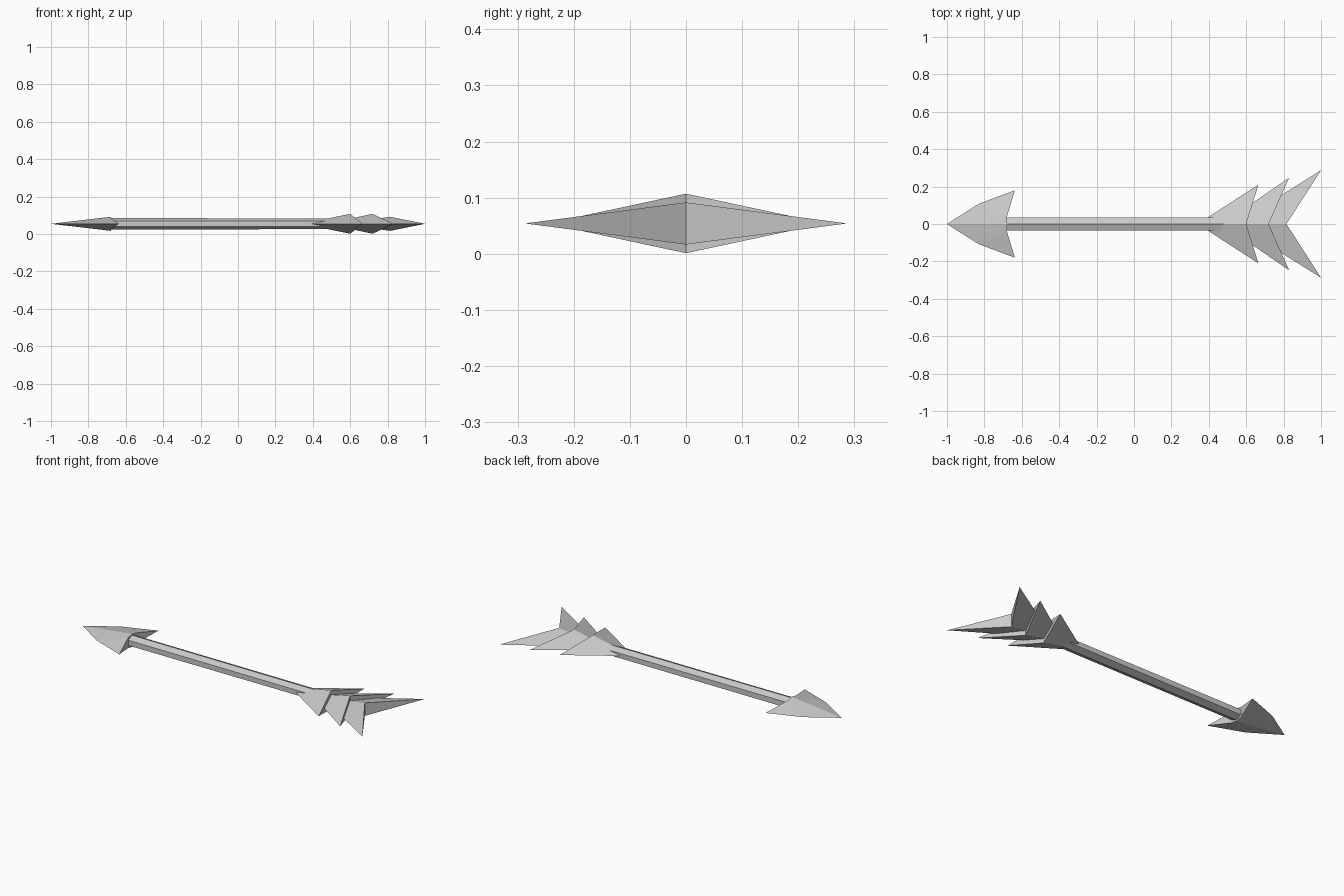
import bpy
import math

cube = bpy.data.objects.get("Cube")
if cube:
    bpy.data.objects.remove(cube, do_unlink=True)

MID = 0.054  # height of the arrow's axis

grey = bpy.data.materials.new("light_grey")
grey.use_nodes = True
colour = (0.6, 0.6, 0.6, 1)
grey.diffuse_color = colour
grey.node_tree.nodes["Principled BSDF"].inputs["Base Color"].default_value = colour


def make(name, verts, faces):
    mesh = bpy.data.meshes.new(name)
    mesh.from_pydata(verts, [], faces)
    mesh.materials.append(grey)
    obj = bpy.data.objects.new(name, mesh)
    obj.location.z = MID
    bpy.context.collection.objects.link(obj)
    # consistent outward normals
    bpy.context.view_layer.objects.active = obj
    obj.select_set(True)
    bpy.ops.object.mode_set(mode="EDIT")
    bpy.ops.mesh.select_all(action="SELECT")
    bpy.ops.mesh.normals_make_consistent(inside=False)
    bpy.ops.object.mode_set(mode="OBJECT")
    obj.select_set(False)
    return obj


# Shaft: six-sided bar with a ridge on top, slightly thinner at the tail
def shaft_ring(x, half_height):
    angles = [math.radians(90 + 60 * i) for i in range(6)]
    return [(x, 0.041 * math.cos(a), half_height * math.sin(a)) for a in angles]


sides = [(i, (i + 1) % 6, (i + 1) % 6 + 6, i + 6) for i in range(6)]
make("shaft", shaft_ring(-0.69, 0.031) + shaft_ring(0.56, 0.028),
     sides + [tuple(range(6)), tuple(range(6, 12))])

# Head: barbed, ridged point with a hollow back
head_verts = [(-1, 0, 0), (-0.68, 0, 0.0375), (-0.68, 0, -0.0375)]
head_faces = []
for s in (1, -1):
    n = len(head_verts)
    shoulder, barb, upper, lower = n, n + 1, n + 2, n + 3
    head_verts += [(-0.83, s * 0.108, 0), (-0.637, s * 0.18, 0),
                   (-0.68, s * 0.038, 0.03), (-0.68, s * 0.038, -0.03)]
    for ridge, notch in ((1, upper), (2, lower)):
        head_faces += [(0, shoulder, ridge), (shoulder, notch, ridge),
                       (shoulder, barb, notch)]
    head_faces += [(upper, barb, lower), (1, upper, lower, 2)]
make("head", head_verts, head_faces)


# Fletching: swept ridged wings, each overlapping the next
def fletching(name, nose, ridge, tip, span, half_height):
    verts = [(nose, 0, 0), (ridge, 0, half_height), (ridge, 0, -half_height),
             (tip, span, 0), (tip, -span, 0)]
    faces = [(0, 3, 1), (0, 1, 4), (0, 2, 3), (0, 4, 2), (1, 3, 2), (1, 2, 4)]
    make(name, verts, faces)


fletching("front_fletching", 0.34, 0.6, 0.665, 0.21, 0.053)
fletching("middle_fletching", 0.47, 0.72, 0.83, 0.248, 0.053)
fletching("rear_fletching", 0.54, 0.815, 1.0, 0.287, 0.0375)
